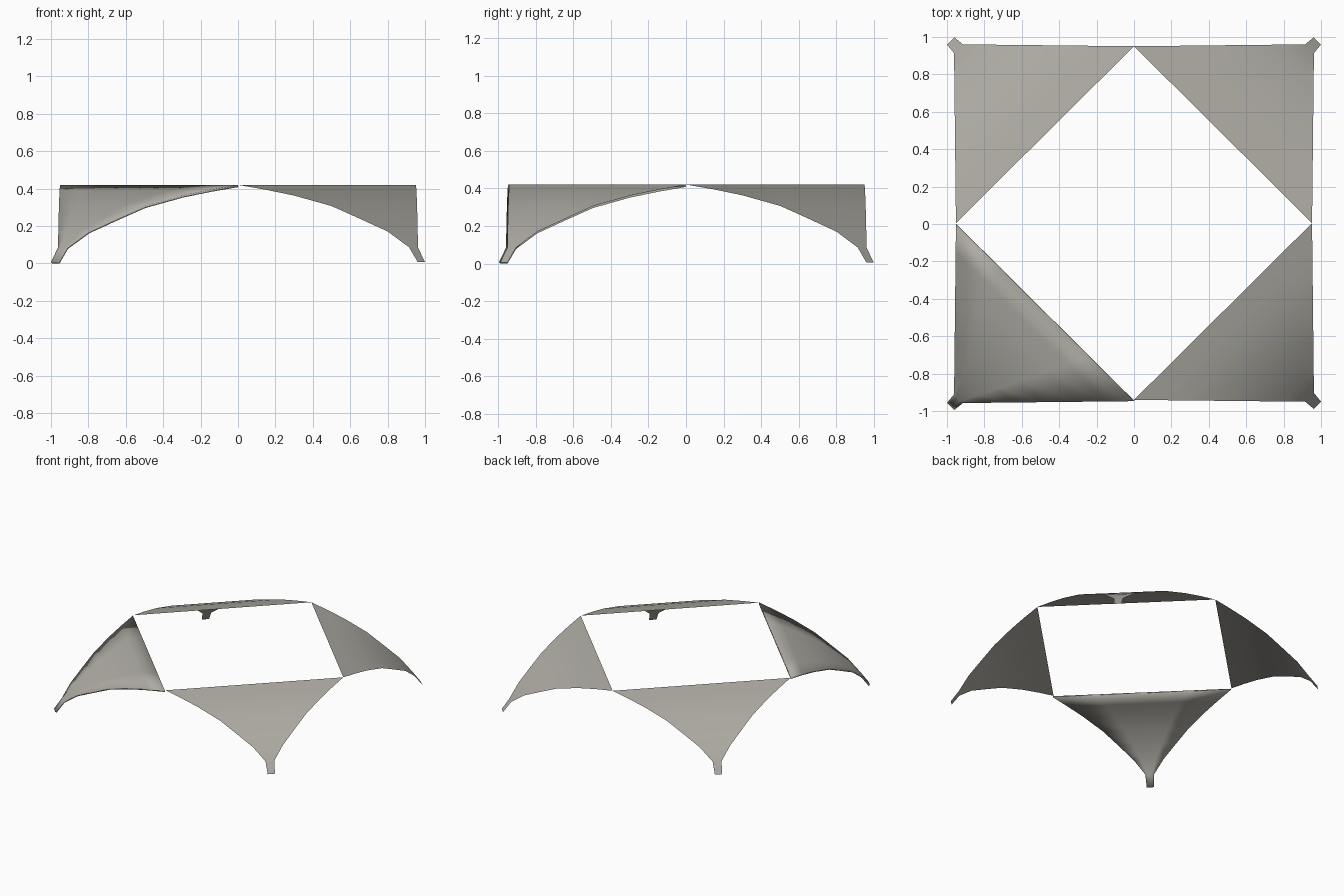
import bpy, bmesh

if "Cube" in bpy.data.objects:
    bpy.data.objects.remove(bpy.data.objects["Cube"])

# One warm grey for the whole canopy
stone = bpy.data.materials.new("warm_grey")
stone.diffuse_color = (0.42, 0.405, 0.365, 1)
stone.use_nodes = True
stone.node_tree.nodes["Principled BSDF"].inputs["Base Color"].default_value = stone.diffuse_color

# Side edge of one corner shell: (distance from centre, height), top to neck
EDGE = [(0.0, 0.42), (0.15, 0.394), (0.3, 0.363), (0.5, 0.307),
        (0.65, 0.24), (0.8, 0.171), (0.915, 0.086)]
# Each row runs straight from (a, b) to (b, a) across the diagonal
ROWS = [(a, 0.952 + 0.011 * a, z) for a, z in EDGE] + [(0.961, 1.0, 0.007)]
ROWS = [(min(a, b), max(a, b), z) for a, b, z in ROWS]


def corner_shell(name, sx, sy, shift_y, thickness=0.0):
    bm = bmesh.new()
    grid = []
    for a, b, z in ROWS:
        row = []
        for i in range(5):
            t = i / 4
            x, y = a + (b - a) * t, b + (a - b) * t
            row.append(bm.verts.new((sx * x, sy * y * 0.993 + shift_y, z)))
        grid.append(row)
    for r0, r1 in zip(grid, grid[1:]):
        for i in range(4):
            bm.faces.new((r0[i], r0[i + 1], r1[i + 1], r1[i]))
    # Outer side always faces up and out
    bm.normal_update()
    for f in bm.faces:
        if f.normal.z < 0:
            f.normal_flip()
        f.smooth = True
    me = bpy.data.meshes.new(name)
    bm.to_mesh(me)
    bm.free()
    me.materials.append(stone)
    ob = bpy.data.objects.new(name, me)
    bpy.context.collection.objects.link(ob)
    if thickness:
        mod = ob.modifiers.new("thickness", 'SOLIDIFY')
        mod.thickness = thickness
        mod.offset = -1
    bpy.context.view_layer.objects.active = ob
    ob.select_set(True)
    bpy.ops.object.shade_smooth_by_angle(angle=0.6)
    ob.select_set(False)


# Three thin shells and one with visible thickness
corner_shell("front_right_shell", 1, -1, 0.005)
corner_shell("back_right_shell", 1, 1, 0.005)
corner_shell("back_left_shell", -1, 1, 0.005)
corner_shell("front_left_shell", -1, -1, -0.002, thickness=0.012)
